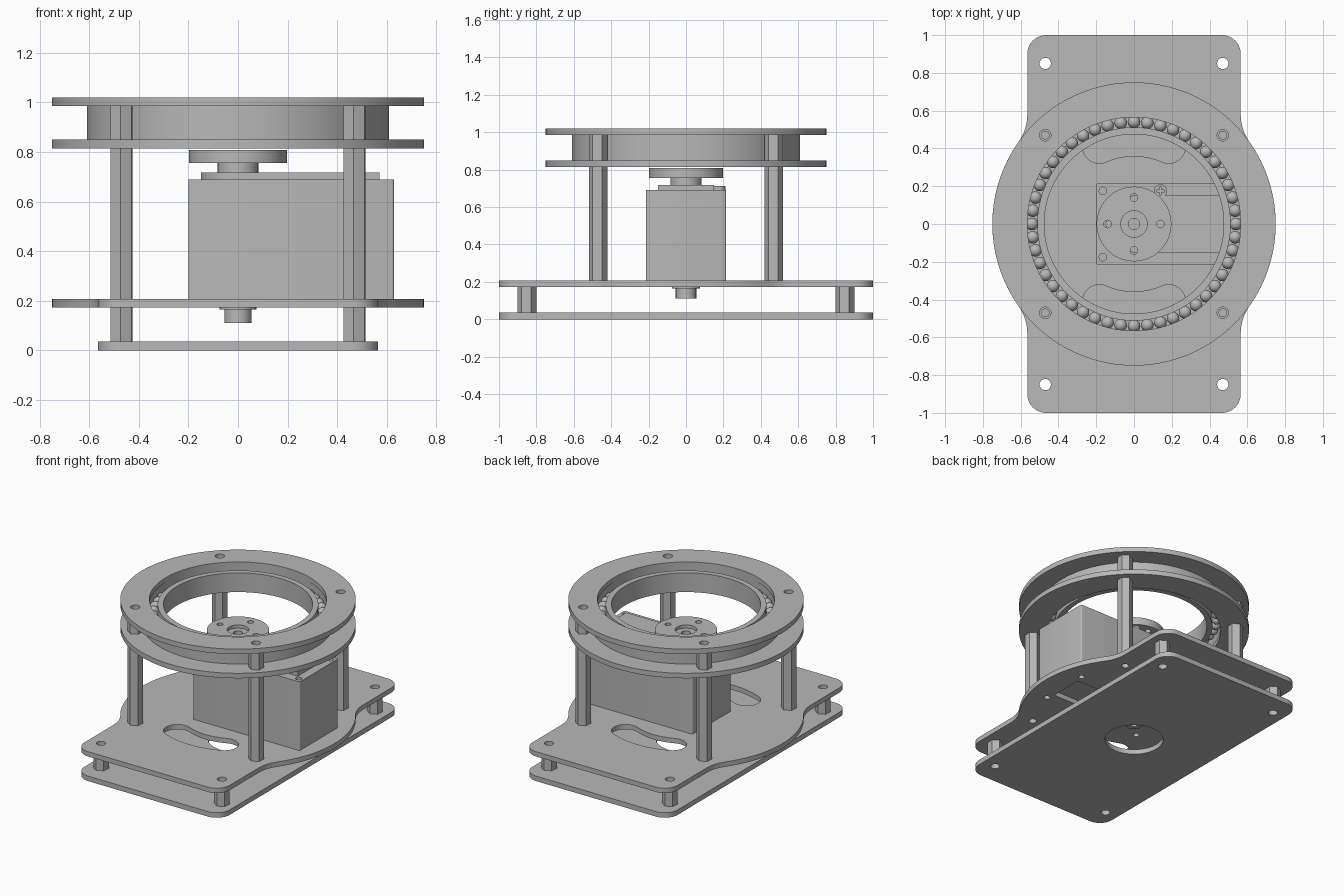
import bpy, bmesh
from math import sin, cos, radians, atan2, degrees, pi
from mathutils import Matrix, Vector

if "Cube" in bpy.data.objects:
    bpy.data.objects.remove(bpy.data.objects["Cube"], do_unlink=True)

grey = bpy.data.materials.new("light_grey")
grey.use_nodes = True
grey.diffuse_color = (0.48, 0.48, 0.48, 1)
grey.node_tree.nodes["Principled BSDF"].inputs["Base Color"].default_value = grey.diffuse_color


def finish(name, mesh):
    mesh.materials.clear()
    mesh.materials.append(grey)
    mesh.shade_smooth()
    mesh.set_sharp_from_angle(angle=radians(30))
    ob = bpy.data.objects.new(name, mesh)
    bpy.context.collection.objects.link(ob)
    return ob


def arc(cx, cy, r, a0, a1, n):
    angles = [radians(a0 + (a1 - a0) * i / n) for i in range(n + 1)]
    return [(cx + r * cos(a), cy + r * sin(a)) for a in angles]


def circle(r, x=0, y=0, n=None):
    return arc(x, y, r, 0, 360, n or (128 if r > 0.3 else 48 if r > 0.1 else 24))


def mirror4(q):
    """Complete a first-quadrant path, listed counter-clockwise, into a closed outline."""
    return (q + [(-x, y) for x, y in reversed(q)]
            + [(-x, -y) for x, y in q] + [(x, -y) for x, y in reversed(q)])


def corners(x, y):
    return [(sx * x, sy * y) for sx in (1, -1) for sy in (1, -1)]


def prism(name, z0, z1, outline, holes=()):
    """Extrude a flat outline with holes between two heights."""
    cu = bpy.data.curves.new(name + "_profile", "CURVE")
    cu.dimensions, cu.fill_mode = "2D", "BOTH"
    cu.extrude = (z1 - z0) / 2
    for loop in [outline, *holes]:
        pts = [p for i, p in enumerate(loop)
               if (Vector(p) - Vector(loop[i - 1])).length > 1e-5]
        sp = cu.splines.new("POLY")
        sp.points.add(len(pts) - 1)
        for point, (x, y) in zip(sp.points, pts):
            point.co = (x, y, 0, 1)
        sp.use_cyclic_u = True
    temp = bpy.data.objects.new(name + "_profile", cu)
    mesh = bpy.data.meshes.new_from_object(temp)
    bpy.data.objects.remove(temp)
    bpy.data.curves.remove(cu)
    mesh.name = name
    mesh.transform(Matrix.Translation((0, 0, (z0 + z1) / 2)))
    bm = bmesh.new()
    bm.from_mesh(mesh)
    bmesh.ops.remove_doubles(bm, verts=bm.verts, dist=1e-5)
    bmesh.ops.recalc_face_normals(bm, faces=bm.faces)
    bm.to_mesh(mesh)
    bm.free()
    return finish(name, mesh)


def curved_slot(direction, r=0.45, half=0.09, spread=24):
    """Arc-shaped slot with round ends, centred on the given direction."""
    a, b = direction - spread, direction + spread
    ax, ay = r * cos(radians(a)), r * sin(radians(a))
    bx, by = r * cos(radians(b)), r * sin(radians(b))
    return (arc(0, 0, r + half, a, b, 20) + arc(bx, by, half, b, b + 180, 14)
            + arc(0, 0, r - half, b, a, 20) + arc(ax, ay, half, a + 180, a + 360, 14))


spacer_at = corners(0.47, 0.85)
column_at = corners(0.47, 0.47)
corner_curve = arc(0.465, 0.9, 0.1, 0, 90, 10)
motor_holes = [circle(0.02, x, y) for x in (-0.165, 0.595) for y in (-0.175, 0.175)]

# Base plate with centre opening
prism("base_plate", 0, 0.035, mirror4(corner_curve),
      [circle(0.19)] + [circle(0.03, *p) for p in spacer_at])

# Middle plate: round belly blended into the straight ends
blend = 0.25
bx, by = 0.565 + blend, ((0.75 + blend) ** 2 - (0.565 + blend) ** 2) ** 0.5
turn = degrees(atan2(by, bx))
quarter = arc(0, 0, 0.75, 0, turn, 16) + arc(bx, by, blend, 180 + turn, 180, 10) + corner_curve
window = [(0.32, -0.12), (0.58, -0.12), (0.58, 0.12), (0.32, 0.12)]
prism("middle_plate", 0.173, 0.207, mirror4(quarter),
      [circle(0.03, *p) for p in spacer_at] + [circle(0.025, *p) for p in column_at]
      + motor_holes + [window, circle(0.09), curved_slot(90), curved_slot(270)])

# Hexagonal spacers and columns
for name, places, hole, z0, z1 in (("short_spacer", spacer_at, 0.03, 0.035, 0.173),
                                   ("tall_column", column_at, 0.02, 0.207, 0.815),
                                   ("ring_spacer", column_at, 0.02, 0.85, 0.985)):
    for x, y in places:
        prism(name, z0, z1, arc(x, y, 0.05, 25, 385, 6), [circle(hole, x, y)])

# Clamp rings
for name, z0, z1 in (("lower_ring", 0.815, 0.85), ("upper_ring", 0.985, 1.02)):
    prism(name, z0, z1, circle(0.75),
          [circle(0.565)] + [circle(0.03, *p) for p in column_at])

# Bearing races and balls
prism("outer_race", 0.85, 0.985, circle(0.61), [circle(0.57)])
prism("inner_race", 0.85, 0.985, circle(0.512), [circle(0.475)])
bm = bmesh.new()
count = 48
for i in range(count):
    a = 2 * pi * i / count
    bmesh.ops.create_icosphere(bm, subdivisions=3, radius=0.033,
                               matrix=Matrix.Translation((0.54 * cos(a), 0.54 * sin(a), 0.918)))
ball_mesh = bpy.data.meshes.new("bearing_balls")
bm.to_mesh(ball_mesh)
bm.free()
finish("bearing_balls", ball_mesh)

# Motor housing with corner screw holes
housing = [(x + 0.215, y) for x, y in mirror4(arc(0.405, 0.205, 0.01, 0, 90, 4))]
prism("motor_housing", 0.207, 0.69, housing, motor_holes)
top_step = arc(0, 0, 0.15, 90, 270, 24) + [(0.57, -0.15), (0.57, 0.15)]
prism("motor_top_step", 0.69, 0.718, top_step)

# Cross-head screw on the housing
cross = [(x + 0.14, y + 0.175) for x, y in mirror4([(0.022, 0.006), (0.006, 0.006), (0.006, 0.022)])]
prism("housing_screw", 0.69, 0.712, circle(0.035, 0.14, 0.175), [cross])

# Rear shaft boss under the housing
prism("lower_boss_flange", 0.165, 0.21, circle(0.075))
prism("lower_boss", 0.11, 0.165, circle(0.055), [circle(0.02)])

# Output shaft and drive disc with a recessed centre
disc_holes = [circle(0.02, x, y) for x, y in ((0.14, 0), (-0.14, 0), (0, 0.14), (0, -0.14))]
prism("output_shaft", 0.718, 0.755, circle(0.083))
prism("drive_disc_base", 0.755, 0.785, circle(0.198), disc_holes + [circle(0.03)])
prism("drive_disc_rim", 0.785, 0.808, circle(0.198), disc_holes + [circle(0.07)])
